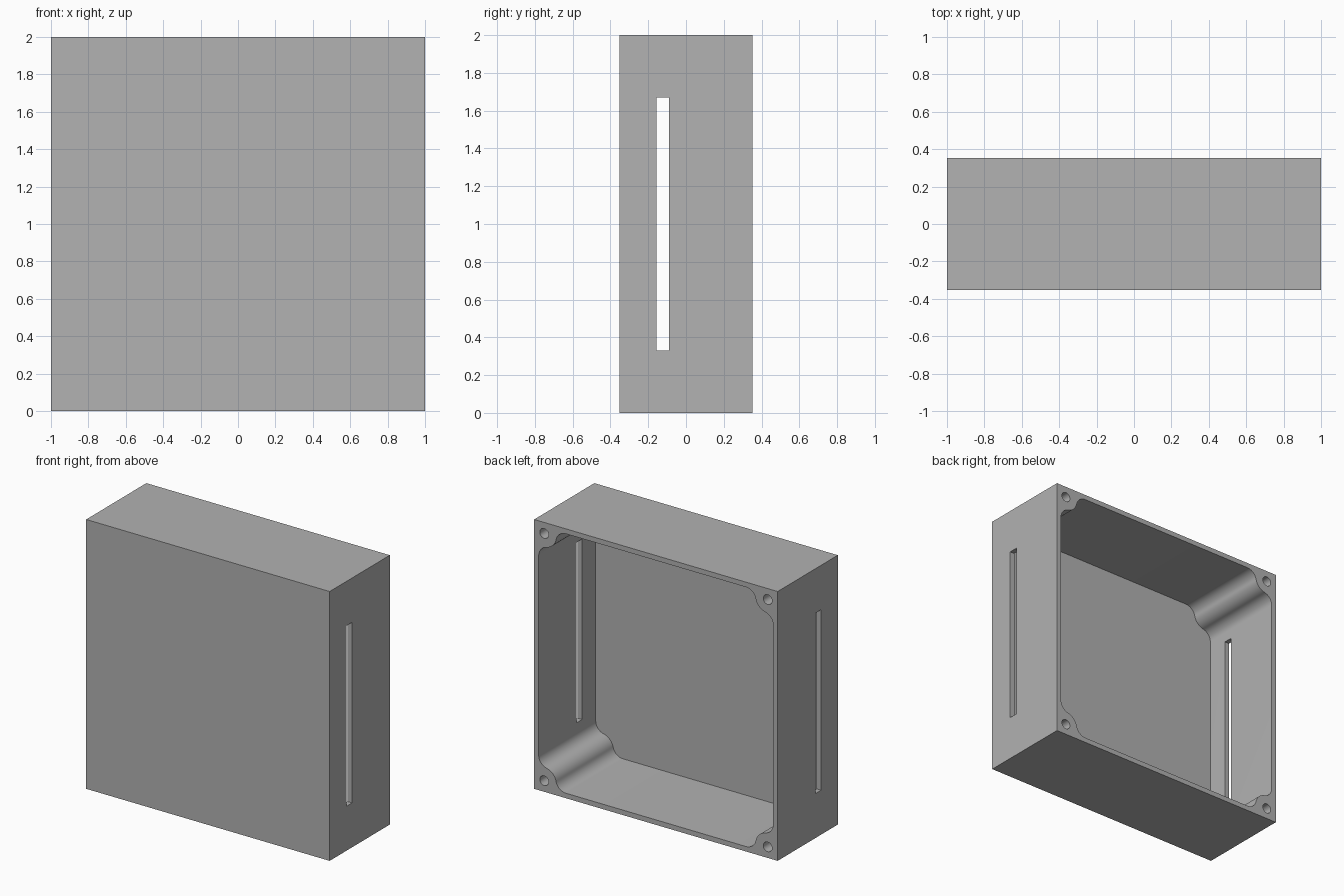
import bpy, bmesh
from math import sin, cos, pi, sqrt, atan2
from mathutils import Matrix, Vector

cube = bpy.data.objects.get("Cube")
if cube:
    bpy.data.objects.remove(cube, do_unlink=True)

HALF_DEPTH = 0.353
WALL = 0.037
BOSS = 0.082      # screw boss centre, measured in from both outer edges
BOSS_R = 0.1
FILLET = 0.082
HOLE_R = 0.036
HOLE_DEPTH = 0.45

grey = bpy.data.materials.new("plain grey")
grey.use_nodes = True
colour = (0.445, 0.445, 0.445, 1)
grey.diffuse_color = colour
grey.node_tree.nodes["Principled BSDF"].inputs["Base Color"].default_value = colour


def make_object(name, bm):
    bmesh.ops.recalc_face_normals(bm, faces=bm.faces)
    mesh = bpy.data.meshes.new(name)
    bm.to_mesh(mesh)
    bm.free()
    mesh.materials.append(grey)
    obj = bpy.data.objects.new(name, mesh)
    bpy.context.collection.objects.link(obj)
    return obj


def box(name, low, high):
    low, high = Vector(low), Vector(high)
    bm = bmesh.new()
    bmesh.ops.create_cube(bm, size=1, matrix=Matrix.Translation((low + high) / 2)
                          @ Matrix.Diagonal((*(high - low), 1)))
    return make_object(name, bm)


def arc(cx, cy, r, start, end, steps):
    angles = [start + (end - start) * i / steps for i in range(steps + 1)]
    return [(cx + r * cos(t), cy + r * sin(t)) for t in angles]


def corner_outline():
    """Cavity edge around one boss: fillet, boss, fillet."""
    fx = WALL + FILLET
    fy = BOSS + sqrt((BOSS_R + FILLET) ** 2 - (fx - BOSS) ** 2)
    lean = atan2(fy - BOSS, fx - BOSS)
    first = arc(fx, fy, FILLET, pi, lean + pi, 12)
    boss = arc(BOSS, BOSS, BOSS_R, lean, pi / 2 - lean, 16)
    last = [(y, x) for x, y in reversed(first)]
    return first + boss[1:-1] + last


def cavity_cutter():
    corner = corner_outline()
    outline = []
    for sx, sz in ((-1, -1), (1, -1), (1, 1), (-1, 1)):
        points = [(sx * (1 - u), 1 + sz * (1 - v)) for u, v in corner]
        outline += points if sx == sz else points[::-1]
    bm = bmesh.new()
    face = bm.faces.new([bm.verts.new((x, WALL - HALF_DEPTH, z)) for x, z in outline])
    grown = bmesh.ops.extrude_face_region(bm, geom=[face], use_keep_orig=True)
    verts = [g for g in grown["geom"] if isinstance(g, bmesh.types.BMVert)]
    bmesh.ops.translate(bm, verts=verts, vec=(0, 2 * HALF_DEPTH, 0))
    return make_object("cavity_cutter", bm)


def hole_cutter():
    bm = bmesh.new()
    for sx in (-1, 1):
        for sz in (-1, 1):
            place = Matrix.Translation((sx * (1 - BOSS), HALF_DEPTH, 1 + sz * (1 - BOSS)))
            bmesh.ops.create_cone(bm, cap_ends=True, segments=32, radius1=HOLE_R,
                                  radius2=HOLE_R, depth=2 * HOLE_DEPTH,
                                  matrix=place @ Matrix.Rotation(pi / 2, 4, "X"))
    return make_object("screw_hole_cutter", bm)


# Enclosure: solid block hollowed from the back, slotted through both sides
enclosure = box("enclosure", (-1, -HALF_DEPTH, 0), (1, HALF_DEPTH, 2))
cutters = [cavity_cutter(), hole_cutter(),
           box("side_slot_cutter", (-1.2, -0.157, 0.33), (1.2, -0.09, 1.67))]
for cutter in cutters:
    cutter.hide_render = True
    cut = enclosure.modifiers.new(cutter.name, "BOOLEAN")
    cut.operation = "DIFFERENCE"
    cut.solver = "EXACT"
    cut.object = cutter

# Bake the cuts, then drop the cutters
graph = bpy.context.evaluated_depsgraph_get()
graph.update()
enclosure.data = bpy.data.meshes.new_from_object(enclosure.evaluated_get(graph))
enclosure.modifiers.clear()
for cutter in cutters:
    bpy.data.objects.remove(cutter, do_unlink=True)

# Smooth bosses, crisp box edges
bpy.ops.object.select_all(action="DESELECT")
enclosure.select_set(True)
bpy.context.view_layer.objects.active = enclosure
bpy.ops.object.shade_smooth_by_angle(angle=pi / 6)
